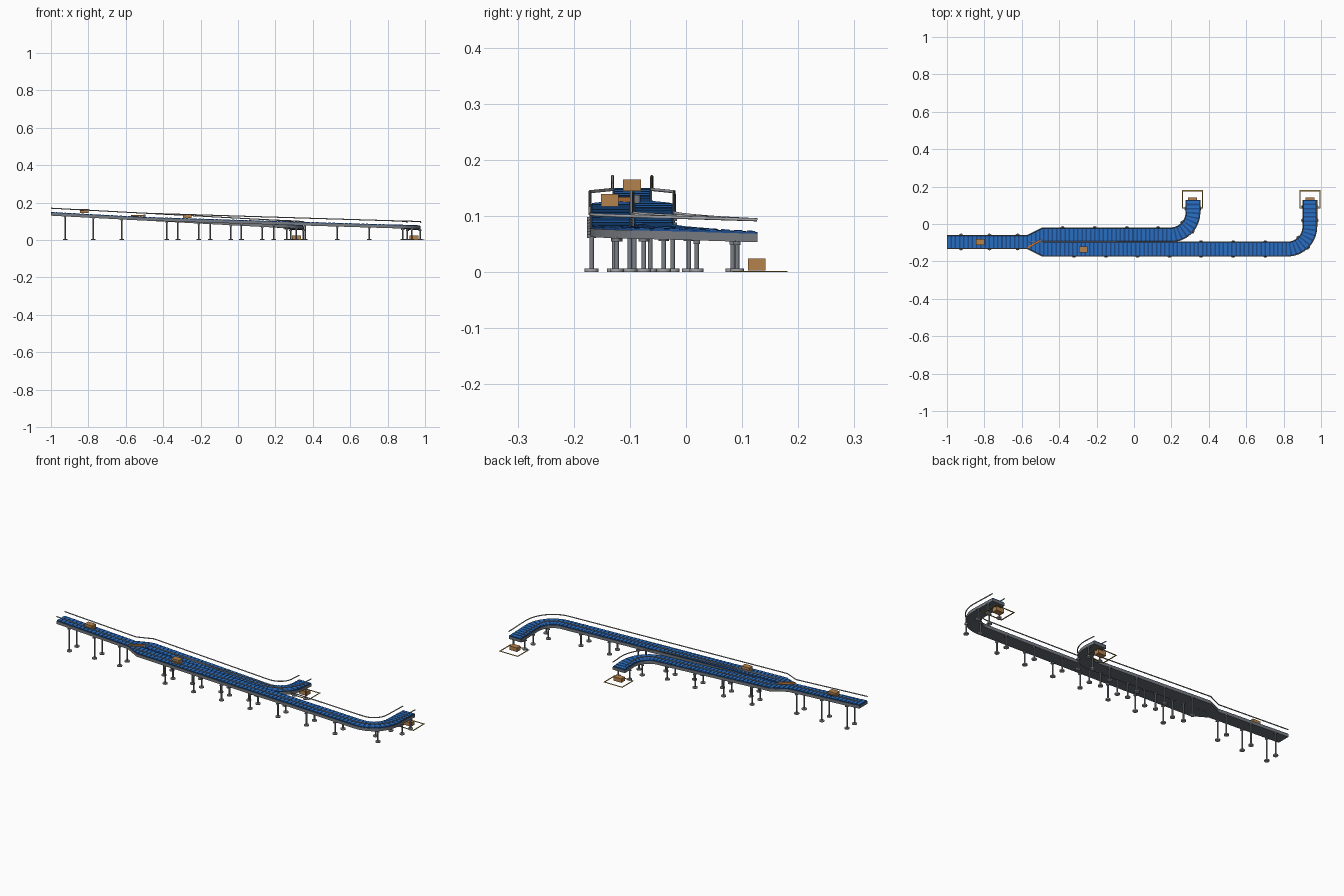
import bpy, bmesh, math
from mathutils import Vector

if "Cube" in bpy.data.objects:
    bpy.data.objects.remove(bpy.data.objects["Cube"])


def material(name, rgb):
    m = bpy.data.materials.new(name)
    m.diffuse_color = (*rgb, 1)
    m.use_nodes = True
    m.node_tree.nodes["Principled BSDF"].inputs["Base Color"].default_value = m.diffuse_color
    return m


PAN = material("dark grey pan", (0.13, 0.15, 0.17))
SIDE = material("grey side channel", (0.18, 0.195, 0.215))
STEEL = material("steel grey", (0.20, 0.215, 0.24))
LIGHT = material("light grey metal", (0.36, 0.37, 0.39))
BELT = material("deep blue belt", (0.012, 0.07, 0.27))
SLAT = material("blue slat", (0.022, 0.16, 0.54))
CARD = material("cardboard", (0.46, 0.225, 0.07))
GATE = material("orange gate", (0.55, 0.19, 0.04))
MARK = material("ochre marking", (0.50, 0.32, 0.06))

MID = -0.096                      # centre line of the trunk


def finish(bm, name, mat, smooth=False):
    bmesh.ops.recalc_face_normals(bm, faces=bm.faces)
    me = bpy.data.meshes.new(name)
    bm.to_mesh(me)
    bm.free()
    me.materials.append(mat)
    ob = bpy.data.objects.new(name, me)
    bpy.context.collection.objects.link(ob)
    if smooth:
        for p in me.polygons:
            p.use_smooth = len(p.vertices) == 4 and abs(p.normal.z) < 0.5
    return ob


def add_box(bm, c, size, rot=0.0):
    r = bmesh.ops.create_cube(bm, size=1)
    for v in r["verts"]:
        x, y, z = (v.co[i] * size[i] for i in range(3))
        v.co = (c[0] + x * math.cos(rot) - y * math.sin(rot),
                c[1] + x * math.sin(rot) + y * math.cos(rot), c[2] + z)


def box(name, c, size, mat, rot=0.0):
    bm = bmesh.new()
    add_box(bm, c, size, rot)
    return finish(bm, name, mat)


def add_cyl(bm, x, y, z0, z1, r, seg):
    res = bmesh.ops.create_cone(bm, cap_ends=True, segments=seg, radius1=r, radius2=r, depth=z1 - z0)
    bmesh.ops.translate(bm, verts=res["verts"], vec=(x, y, (z0 + z1) / 2))


# A station is a pair of edge points (left, right) across the conveyor
def resample(stations, step):
    d = [0.0]
    for a, b in zip(stations, stations[1:]):
        d.append(d[-1] + ((b[0] + b[1]) / 2 - (a[0] + a[1]) / 2).length)
    n = max(1, round(d[-1] / step))
    out, i = [], 0
    for k in range(n + 1):
        s = d[-1] * k / n
        while i < len(d) - 2 and s > d[i + 1]:
            i += 1
        f = (s - d[i]) / (d[i + 1] - d[i])
        out.append((stations[i][0].lerp(stations[i + 1][0], f),
                    stations[i][1].lerp(stations[i + 1][1], f)))
    return out


def loft(bm, stations, t0, t1, z0, z1):
    rings = []
    for L, R in stations:
        a, b = L.lerp(R, t0), L.lerp(R, t1)
        rings.append([bm.verts.new(p + Vector((0, 0, z)))
                      for p, z in ((a, z0), (b, z0), (b, z1), (a, z1))])
    for A, B in zip(rings, rings[1:]):
        for i in range(4):
            j = (i + 1) % 4
            bm.faces.new((A[i], A[j], B[j], B[i]))
    bm.faces.new(rings[0])
    bm.faces.new(rings[-1])


def lane(y, turn_x, radius=0.12, half=0.037, end_y=0.127):
    """Widening entry, straight run, quarter turn and outlet, sloping down."""
    upper = y > MID
    c = [Vector((-0.49, y)), Vector((turn_x, y))]
    n = [Vector((0, 1)), Vector((0, 1))]
    for k in range(1, 17):
        a = math.pi / 2 * k / 16
        c.append(Vector((turn_x + radius * math.sin(a), y + radius * (1 - math.cos(a)))))
        n.append(Vector((-math.sin(a), math.cos(a))))
    c.append(Vector((turn_x + radius, end_y)))
    n.append(Vector((-1, 0)))
    d = [0.0]
    for a, b in zip(c, c[1:]):
        d.append(d[-1] + (b - a).length)
    edge = MID + (0.035 if upper else -0.035)
    ys = (edge, MID - 0.0005) if upper else (MID + 0.0005, edge)
    st = [tuple(Vector((-0.57, q, 0.125)) for q in ys)]
    for p, m, s in zip(c, n, d):
        z = 0.121 - 0.050 * s / d[-1]
        st.append(tuple(Vector((*(p + m * half * sg), z)) for sg in (1, -1)))
    return st


def conveyor(name, st):
    pts = resample(st, 0.0225)
    fine = resample(st, 0.0075)
    bm = bmesh.new()                                  # pan under the belt
    loft(bm, fine, 0.03, 0.97, -0.018, -0.004)
    finish(bm, name + "_pan", PAN)
    bm = bmesh.new()                                  # side channels
    loft(bm, fine, 0, 0.03, -0.018, -0.003)
    loft(bm, fine, 0.97, 1, -0.018, -0.003)
    finish(bm, name + "_side_channels", SIDE)
    bm = bmesh.new()                                  # belt
    loft(bm, fine, 0.03, 0.97, -0.004, 0.0005)
    finish(bm, name + "_belt", BELT)
    bm = bmesh.new()                                  # raised slats
    for a, b in zip(pts, pts[1:]):
        seg = [tuple(a[i].lerp(b[i], f) for i in (0, 1)) for f in (0.18, 0.82)]
        loft(bm, seg, 0.05, 0.95, 0.0, 0.002)
    finish(bm, name + "_slats", SLAT)


def rail(name, pts):
    cu = bpy.data.curves.new(name, "CURVE")
    cu.dimensions = "3D"
    cu.bevel_depth = 0.0028
    cu.bevel_resolution = 4
    cu.use_fill_caps = True
    sp = cu.splines.new("POLY")
    sp.points.add(len(pts) - 1)
    for q, p in zip(sp.points, pts):
        q.co = (p.x, p.y, p.z + 0.022, 1)
    sp.use_smooth = True
    cu.materials.append(LIGHT)
    bpy.context.collection.objects.link(bpy.data.objects.new(name, cu))


def supports(name, st, wanted):
    """Leg pairs at the stations nearest to the given points."""
    pts = resample(st, 0.004)
    legs, feet = bmesh.new(), bmesh.new()
    for w in wanted:
        L, R = min(pts, key=lambda s: ((s[0] + s[1]).xy / 2 - Vector(w)).length)
        a, b = L.lerp(R, 0.04), L.lerp(R, 0.96)
        turn = math.atan2(b.y - a.y, b.x - a.x)
        for p in (a, b):
            add_cyl(legs, p.x, p.y, 0.005, p.z - 0.016, 0.004, 16)
            add_box(legs, (p.x, p.y, p.z - 0.021), (0.016, 0.012, 0.006), turn)
            add_cyl(feet, p.x, p.y, 0.0, 0.006, 0.0125, 20)
    finish(legs, name, STEEL, True)
    finish(feet, name.replace("legs", "feet"), LIGHT, True)


# Conveyor runs
trunk = [tuple(Vector((x, MID + s * 0.035, z)) for s in (1, -1)) for x, z in ((-1, 0.148), (-0.57, 0.125))]
upper, lower = lane(MID + 0.038, 0.195), lane(MID - 0.038, 0.82)
for nm, st in (("trunk", trunk), ("short_lane", upper), ("long_lane", lower)):
    conveyor(nm, st)

# Guard rails
rail("left_outer_rail", [s[0] for s in trunk] + [s[0] for s in upper[1:]])
rail("right_outer_rail", [s[1] for s in trunk] + [s[1] for s in lower[1:]])
rail("short_lane_inner_rail", [s[1] for s in upper[1:]])
rail("long_lane_inner_rail", [s[0] for s in lower[1:]])

# Legs with round feet
supports("trunk_legs", trunk, [(x, MID) for x in (-0.925, -0.772, -0.62)])
supports("short_lane_legs", upper, [(-0.38 + 0.17 * i, MID + 0.038) for i in range(4)]
         + [(0.284, -0.018), (0.315, 0.083)])
supports("long_lane_legs", lower, [(-0.32 + 0.17 * i, MID - 0.038) for i in range(7)]
         + [(0.905, -0.099), (0.94, 0.021), (0.94, 0.093)])

# Diverter gate at the fork
box("diverter_gate", (-0.535, -0.107, 0.129), (0.078, 0.011, 0.009), GATE, math.radians(30))
bm = bmesh.new()
add_cyl(bm, -0.50, -0.087, 0.122, 0.137, 0.006, 14)
finish(bm, "gate_pivot", SIDE, True)

# Parcels riding the belts
box("trunk_parcel", (-0.822, MID, 0.1545), (0.046, 0.032, 0.020), CARD)
box("lane_parcel", (-0.272, -0.136, 0.128), (0.046, 0.031, 0.022), CARD)

# Floor parcel and outlined drop zone under each outlet
for nm, x in (("short", 0.313), ("long", 0.941)):
    box(nm + "_floor_parcel", (x, 0.126, 0.0135), (0.046, 0.031, 0.021), CARD)
    bm = bmesh.new()
    for s in (-1, 1):
        add_box(bm, (x + s * 0.0535, 0.132, 0.001), (0.006, 0.098, 0.002))
        add_box(bm, (x, 0.132 + s * 0.046, 0.001), (0.101, 0.006, 0.002))
    finish(bm, nm + "_drop_zone", MARK)
